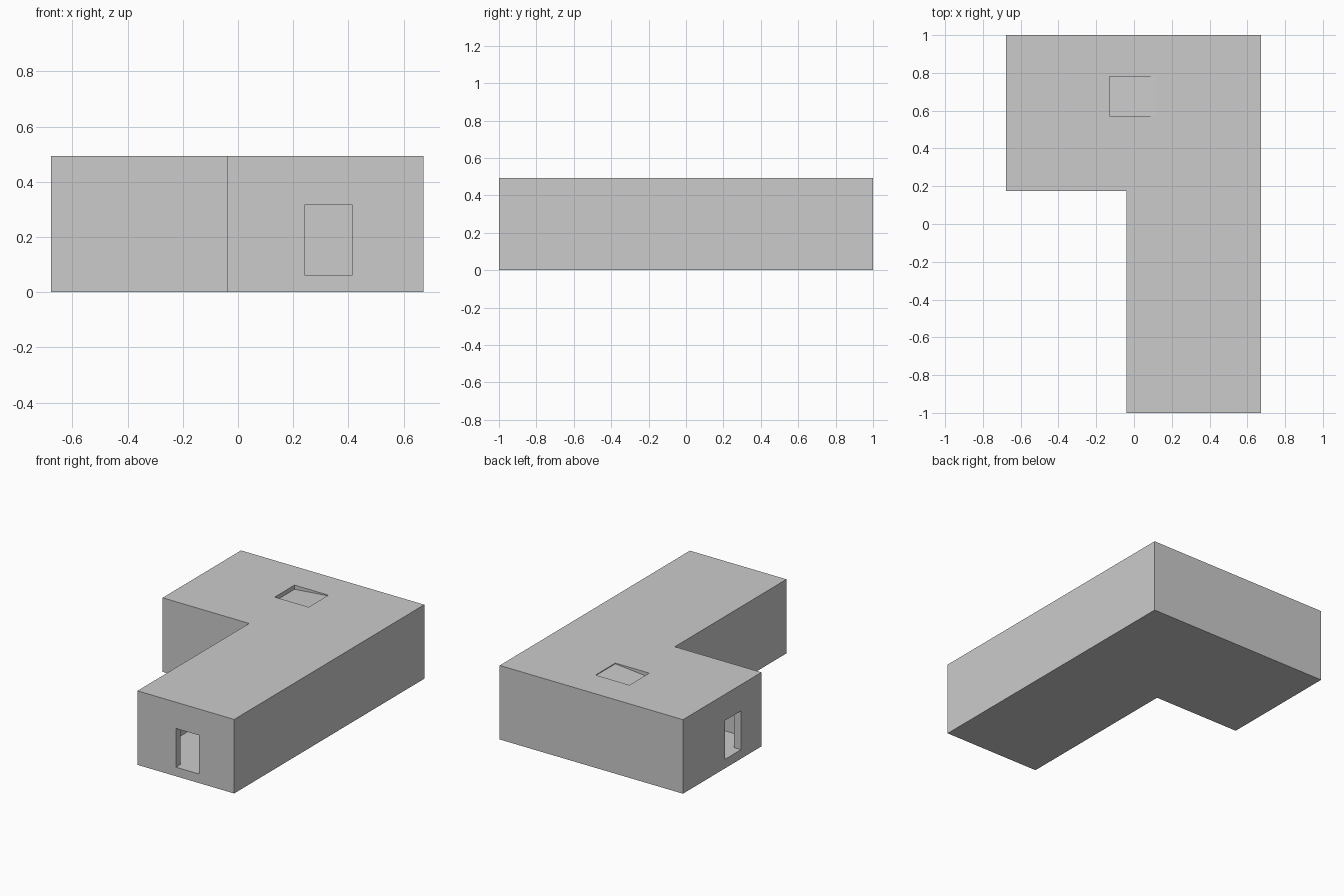
import bpy, bmesh
from mathutils import Vector

if "Cube" in bpy.data.objects:
    bpy.data.objects.remove(bpy.data.objects["Cube"])


def prism(name, base, offset):
    """Extrude a flat polygon along an offset vector."""
    bm = bmesh.new()
    face = bm.faces.new([bm.verts.new(p) for p in base])
    ext = bmesh.ops.extrude_face_region(bm, geom=[face])
    moved = [g for g in ext["geom"] if isinstance(g, bmesh.types.BMVert)]
    bmesh.ops.translate(bm, verts=moved, vec=Vector(offset))
    bmesh.ops.recalc_face_normals(bm, faces=bm.faces)
    mesh = bpy.data.meshes.new(name)
    bm.to_mesh(mesh)
    bm.free()
    obj = bpy.data.objects.new(name, mesh)
    bpy.context.collection.objects.link(obj)
    return obj


def box(name, lo, hi):
    (x0, y0, z0), (x1, y1, z1) = lo, hi
    base = [(x0, y0, z0), (x1, y0, z0), (x1, y1, z0), (x0, y1, z0)]
    return prism(name, base, (0, 0, z1 - z0))


def l_plan(inset, z):
    """L-shaped floor plan, moved inwards by inset."""
    i = inset
    return [(-0.04 + i, -1 + i, z), (0.672 - i, -1 + i, z), (0.672 - i, 1 - i, z),
            (-0.678 + i, 1 - i, z), (-0.678 + i, 0.175 + i, z), (-0.04 + i, 0.175 + i, z)]


def cut(target, cutter):
    cutter.hide_render = True
    cutter.hide_viewport = True
    mod = target.modifiers.new(cutter.name, 'BOOLEAN')
    mod.operation = 'DIFFERENCE'
    mod.solver = 'EXACT'
    mod.object = cutter


# Outer L-shaped building
building = prism("building_shell", l_plan(0, 0), (0, 0, 0.493))

# Hollow room inside
cut(building, prism("room_cutter", l_plan(0.05, 0.06), (0, 0, 0.38)))

# Doorway in the front wall, opening in the left end wall
cut(building, box("front_door_cutter", (0.243, -1.1, 0.0601), (0.413, -0.9, 0.318)))
cut(building, box("side_door_cutter", (-0.8, 0.39, 0.0601), (-0.6, 0.56, 0.318)))

# Roof hatch recess with a gently sloping panel
hatch = [(-0.13, 0.572, 0.465), (0.12, 0.572, 0.488), (0.12, 0.572, 0.6), (-0.13, 0.572, 0.6)]
cut(building, prism("roof_hatch_cutter", hatch, (0, 0.208, 0)))
